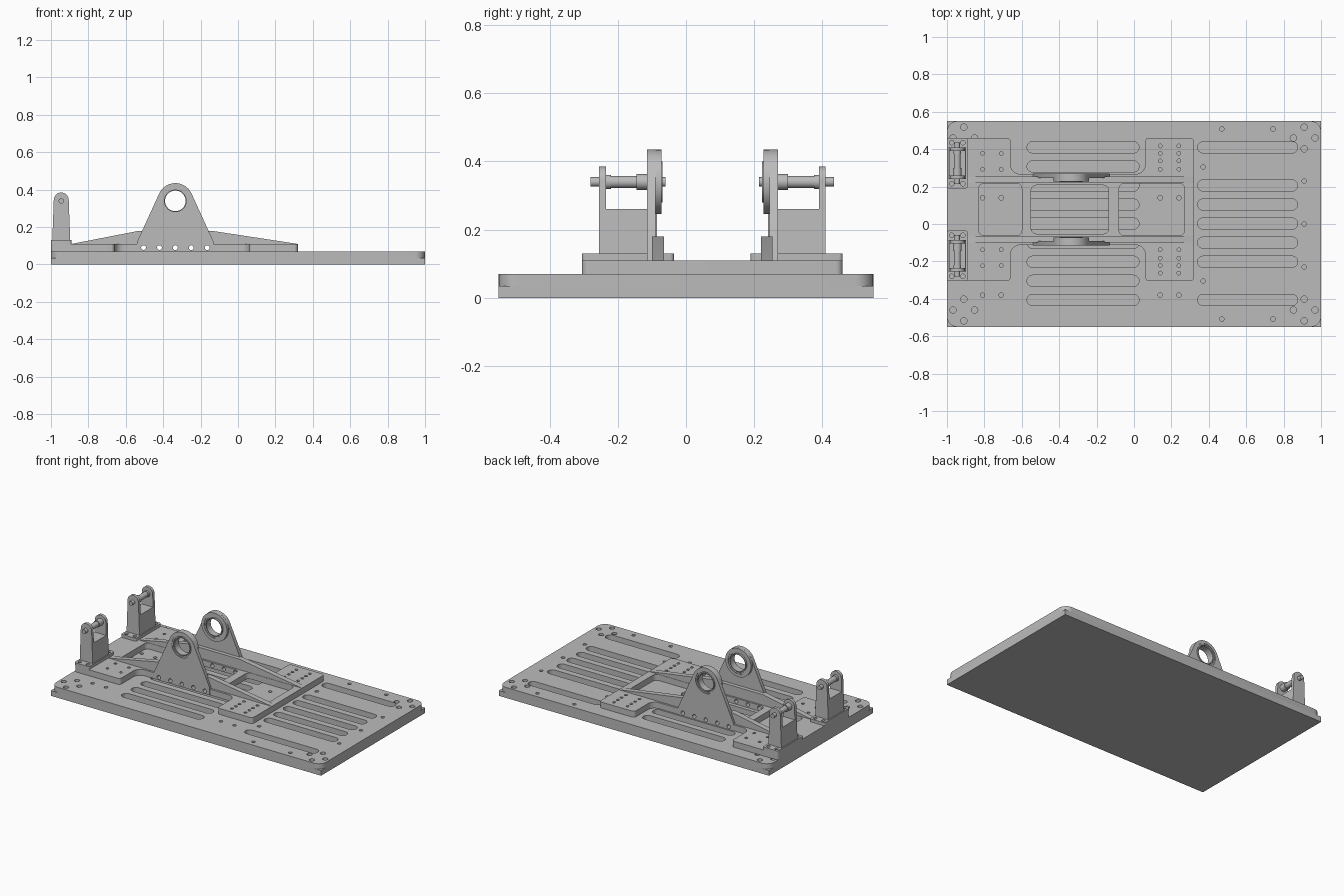
import bpy, bmesh
from math import sin, cos, radians, pi, tan
from mathutils import Vector

if "Cube" in bpy.data.objects:
    bpy.data.objects.remove(bpy.data.objects["Cube"], do_unlink=True)

GREY = (0.5, 0.5, 0.5, 1)
mat = bpy.data.materials.new("machined_grey")
mat.use_nodes = True
mat.diffuse_color = GREY
mat.node_tree.nodes["Principled BSDF"].inputs["Base Color"].default_value = GREY

MID = 0.0775      # y of the fixture's mirror plane
AXLE_X = -0.335   # x of the bearing axis
AXLE_Z = 0.34
POST_X = -0.945


def arc(u, v, r, start=0, end=360, n=24):
    steps = n if end - start == 360 else n + 1
    angles = [radians(start + (end - start) * i / n) for i in range(steps)]
    return [(u + r * cos(a), v + r * sin(a)) for a in angles]


def fillet(points, r, n=8):
    """Round every corner of a polygon, convex or concave."""
    out = []
    for i, p in enumerate(points):
        p = Vector(p)
        a = (Vector(points[i - 1]) - p).normalized()
        b = (Vector(points[(i + 1) % len(points)]) - p).normalized()
        half = a.angle(b) / 2
        centre = p + (a + b).normalized() * r / sin(half)
        da = p + a * r / tan(half) - centre
        db = p + b * r / tan(half) - centre
        sweep = pi - 2 * half
        for k in range(n + 1):
            t = k / n
            d = (da * sin((1 - t) * sweep) + db * sin(t * sweep)) / sin(sweep)
            out.append(tuple(centre + d))
    return out


def rect(x0, x1, y0, y1):
    return [(x0, y0), (x1, y0), (x1, y1), (x0, y1)]


def prism(name, outlines, lo, hi, axis="z"):
    """Extrude one or more outlines between two heights on an axis."""
    bm = bmesh.new()
    for outline in outlines:
        co = [(u, v, lo) if axis == "z" else (u, lo, v) for u, v in outline]
        face = bm.faces.new([bm.verts.new(c) for c in co])
        grown = bmesh.ops.extrude_face_region(bm, geom=[face], use_keep_orig=True)
        step = (0, 0, hi - lo) if axis == "z" else (0, hi - lo, 0)
        moved = [g for g in grown["geom"] if isinstance(g, bmesh.types.BMVert)]
        bmesh.ops.translate(bm, verts=moved, vec=step)
    bmesh.ops.recalc_face_normals(bm, faces=bm.faces)
    mesh = bpy.data.meshes.new(name)
    bm.to_mesh(mesh)
    bm.free()
    mesh.materials.append(mat)
    obj = bpy.data.objects.new(name, mesh)
    bpy.context.collection.objects.link(obj)
    return obj


def select(obj):
    bpy.ops.object.select_all(action="DESELECT")
    obj.select_set(True)
    bpy.context.view_layer.objects.active = obj


def cut(obj, outlines, lo, hi, axis="z"):
    cutter = prism("cutter", outlines, lo, hi, axis)
    cutter.hide_render = True
    mod = obj.modifiers.new("cut", "BOOLEAN")
    mod.operation, mod.solver, mod.object = "DIFFERENCE", "EXACT", cutter
    select(obj)
    bpy.ops.object.modifier_apply(modifier=mod.name)
    bpy.data.objects.remove(cutter, do_unlink=True)


# Base plate: square lower half, round-cornered upper half with slots and holes
prism("base_lower", [rect(-1, 1, -0.55, 0.55)], 0, 0.035)
base = prism("base_upper", [fillet(rect(-1, 1, -0.55, 0.55), 0.055)], 0.035, 0.07)
openings = []
for i in range(9):
    y = 0.41 - 0.102 * i
    openings.append(fillet(rect(-0.572, 0.027, y - 0.03, y + 0.03), 0.0299))
    if i not in (1, 7):
        openings.append(fillet(rect(0.34, 0.875, y - 0.03, y + 0.03), 0.0299))
for sx in (-1, 1):
    for sy in (-1, 1):
        for dx, dy in ((0.058, 0), (-0.058, 0), (0, 0.058), (0, -0.058)):
            openings.append(arc(sx * 0.91 + dx, sy * 0.46 + dy, 0.017, n=16))
small = [(x, s * 0.508) for x in (0.47, 0.743) for s in (-1, 1)]
small += [(x, s * 0.305) for x in (0.37, 0.85) for s in (-1, 1) if x < 0.5]
small += [(0.91, y) for y in (-0.23, 0, 0.23)]
small += [(x, y) for x in (-0.81, -0.71, 0.14, 0.24) for y in (-0.38, 0.14)]
openings += [arc(x, y, 0.012, n=16) for x, y in small]
cut(base, openings, 0.02, 0.09)

# Carrier frame: H-shaped plate with three windows
half = [(0.32, 0.3825), (0.06, 0.3825), (0.06, 0.19),
        (-0.66, 0.19), (-0.66, 0.3825), (-1, 0.3825)]
outline = half + [(x, -y) for x, y in reversed(half)]
carrier = prism("carrier_frame", [[(x, y + MID) for x, y in fillet(outline, 0.02)]], 0.07, 0.11)
for x in (-0.66, 0.06):   # generous inner corner fillets
    for s in (-1, 1):
        d = 0.05 if x < 0 else -0.05
        y = MID + s * 0.19
        web = [(x, y), (x, y + s * 0.05)]
        web += [(x + d - d * cos(a), y + s * (0.05 - 0.05 * sin(a)))
                for a in (k * pi / 16 for k in range(1, 8))]
        prism("corner_fillet", [web + [(x + d, y)]], 0.07, 0.11)
windows = [(-0.83, -0.6, 0.14), (-0.55, -0.135, 0.13), (-0.08, 0.27, 0.14)]
openings = [fillet(rect(a, b, MID - h, MID + h), 0.03) for a, b, h in windows]
for s in (-1, 1):
    for x in (0.14, 0.24):
        openings += [arc(x, MID + s * h, 0.01, n=12) for h in (0.215, 0.26, 0.3, 0.34)]
    for x in (-0.81, -0.71):
        openings += [arc(x, MID + s * h, 0.01, n=12) for h in (0.215, 0.3)]
cut(carrier, openings, 0.06, 0.12)
bolts = [arc(AXLE_X + 0.085 * i, 0.09, 0.013, n=16) for i in range(-2, 3)]
cut(carrier, bolts, -0.5, 0.6, "y")


def sided(name, outline, h0, h1, s, centre=MID):
    """Extrude along y at a distance from a mirror plane."""
    lo, hi = sorted((centre + s * h0, centre + s * h1))
    return prism(name, [outline], lo, hi, "y")


def ring(name, outer, inner, h0, h1, s):
    obj = sided(name, arc(AXLE_X, AXLE_Z, outer, n=40), h0, h1, s)
    cut(obj, [arc(AXLE_X, AXLE_Z, inner, n=40)], -0.5, 0.6, "y")


for s, side in ((-1, "right"), (1, "left")):
    # Sloped stiffening rail
    sided(side + "_rail", [(-0.89, 0.11), (0.32, 0.11), (-0.14, 0.18), (-0.53, 0.18)],
          0.142, 0.177, s)

    # Bearing plate with round top, boss and rings
    outline = [(AXLE_X - 0.205, 0.12), (AXLE_X - 0.205, 0.07),
               (AXLE_X + 0.205, 0.07), (AXLE_X + 0.205, 0.12)]
    outline += arc(AXLE_X, AXLE_Z, 0.095, 24.6, 155.4, 20)
    plate = sided(side + "_bearing_plate", outline, 0.1675, 0.1925, s)
    cut(plate, bolts + [arc(AXLE_X, AXLE_Z, 0.075, n=40)], -0.5, 0.6, "y")
    ring(side + "_bearing_boss", 0.0948, 0.075, 0.15, 0.17, s)
    ring(side + "_bearing_outer_ring", 0.0755, 0.066, 0.153, 0.189, s)
    ring(side + "_bearing_groove", 0.0665, 0.06, 0.158, 0.182, s)
    ring(side + "_bearing_inner_ring", 0.0605, 0.055, 0.146, 0.191, s)

    # Post: foot, solid block and two ears
    centre = MID + s * 0.2475
    foot = prism(side + "_post_foot",
                 [fillet(rect(-1, -0.89, centre - 0.135, centre + 0.135), 0.012)], 0.11, 0.13)
    cut(foot, [arc(POST_X + dx, centre + dy, 0.012, n=16)
               for dx in (-0.03, 0.03) for dy in (-0.11, 0.11)], 0.118, 0.15)
    block = [(POST_X - 0.048, 0.13), (POST_X + 0.048, 0.13),
             (POST_X + 0.043, 0.26), (POST_X - 0.043, 0.26)]
    sided(side + "_post_block", block, -0.085, 0.085, 1, centre)
    ear = [block[3], block[2]] + arc(POST_X, 0.345, 0.04, 3, 177, 16)
    for t in (-1, 1):
        sided(side + "_post_ear", ear, 0.065, 0.085, t, centre)
        sided(side + "_pin_end", arc(POST_X, AXLE_Z, 0.014), 0.085, 0.11, t, centre)
    # Pin and collars between the ears
    sided(side + "_pin", arc(POST_X, AXLE_Z, 0.018), -0.065, 0.065, 1, centre)
    sided(side + "_inner_collar", arc(POST_X, AXLE_Z, 0.023), 0.025, 0.065, -s, centre)
    sided(side + "_outer_collar", arc(POST_X, AXLE_Z, 0.021), 0.05, 0.065, s, centre)

# Smooth round surfaces, crisp edges
for obj in list(bpy.context.scene.objects):
    if obj.type == "MESH":
        select(obj)
        bpy.ops.object.shade_smooth_by_angle(angle=radians(30))
